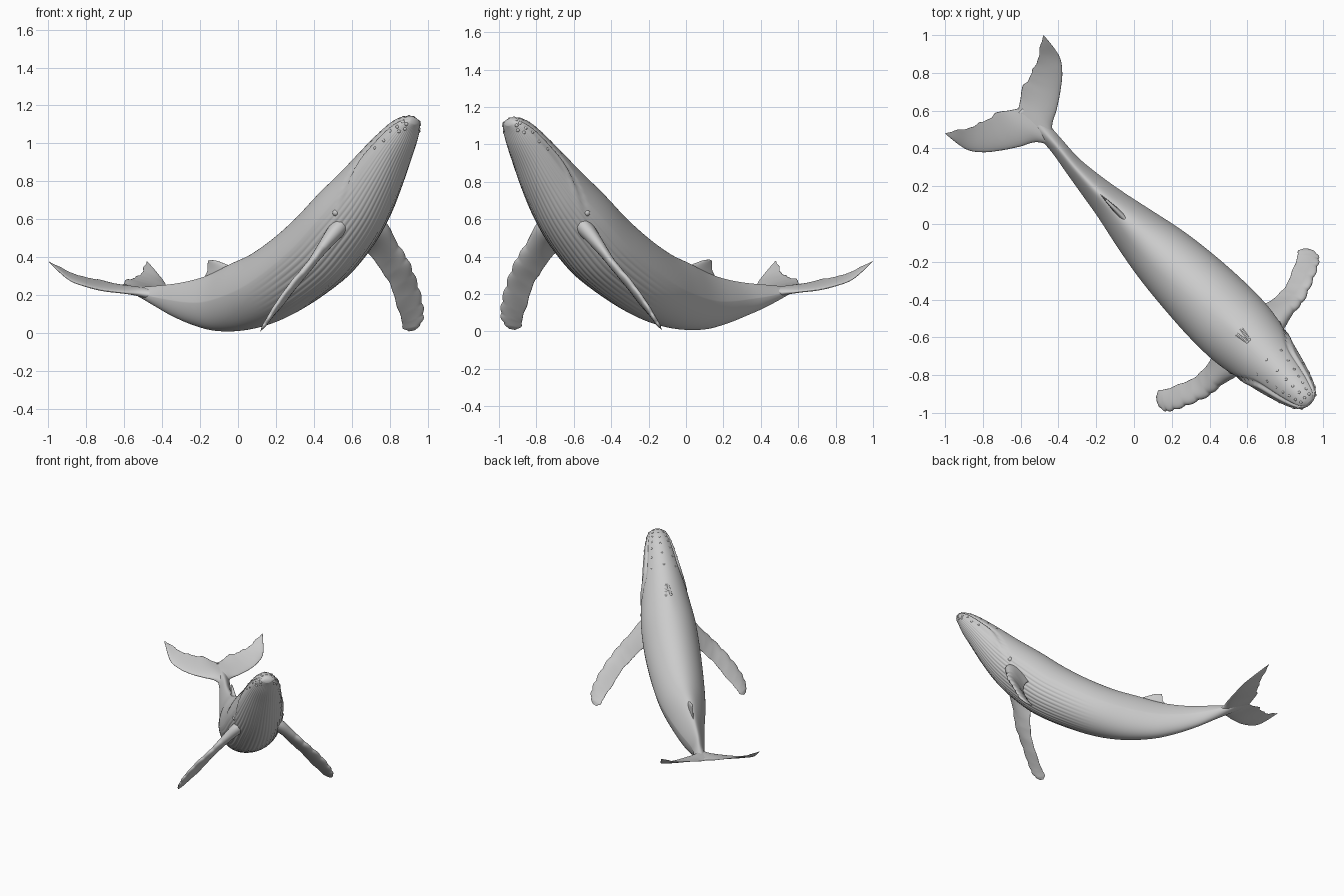
import bpy, bmesh, math
from mathutils import Vector, Matrix

if "Cube" in bpy.data.objects:
    bpy.data.objects.remove(bpy.data.objects["Cube"])

R2 = math.sqrt(2)


def world(t, v, z):
    # t runs along the diagonal body axis, v is sideways
    return Vector((t + v / R2, -t + v / R2, z))


def spline(pts, s):
    # Catmull-Rom through a list of equal-length tuples, s in point units
    i = min(int(s), len(pts) - 2)
    f = s - i
    p0, p1, p2, p3 = (pts[min(max(k, 0), len(pts) - 1)] for k in (i - 1, i, i + 1, i + 2))
    return [0.5 * (2 * b + (c - a) * f + (2 * a - 5 * b + 4 * c - d) * f * f
            + (3 * b - a - 3 * c + d) * f ** 3) for a, b, c, d in zip(p0, p1, p2, p3)]


def smooth(a, b, x):
    x = min(max((x - a) / (b - a), 0), 1)
    return x * x * (3 - 2 * x)


def finish(name, bm):
    bmesh.ops.recalc_face_normals(bm, faces=bm.faces)
    for f in bm.faces:
        f.smooth = True
    me = bpy.data.meshes.new(name)
    bm.to_mesh(me)
    bm.free()
    ob = bpy.data.objects.new(name, me)
    bpy.context.collection.objects.link(ob)
    return ob


def loft(name, rings):
    bm = bmesh.new()
    vs = [[bm.verts.new(p) for p in r] for r in rings]
    n = len(vs[0])
    for a, b in zip(vs, vs[1:]):
        for j in range(n):
            bm.faces.new((a[j], a[(j + 1) % n], b[(j + 1) % n], b[j]))
    bm.faces.new(vs[0])
    bm.faces.new(vs[-1])
    return finish(name, bm)


# Body sections: back point (t, z), belly point (t, z), half width, side shift
SEC = [
    (-.60, .255, -.60, .245, .05, 0), (-.52, .243, -.52, .19, .045, .01),
    (-.42, .25, -.42, .13, .042, .005), (-.31, .262, -.33, .085, .05, -.01),
    (-.21, .283, -.22, .04, .07, -.015), (-.12, .315, -.10, .01, .095, -.015),
    (-.02, .365, .05, .015, .133, -.015), (.10, .42, .2, .06, .17, -.012),
    (.23, .508, .36, .15, .194, -.01), (.36, .622, .53, .28, .207, -.01),
    (.48, .75, .65, .425, .204, -.01), (.6, .872, .74, .57, .18, -.01),
    (.71, .993, .812, .73, .151, -.012), (.80, 1.085, .87, .88, .122, -.012),
    (.86, 1.132, .912, .99, .096, -.012), (.91, 1.146, .935, 1.07, .066, -.012),
    (.936, 1.136, .944, 1.10, .03, -.012)]


def bump(x, w):
    return math.exp(-(x / w) ** 2)


def skin(s, a):
    # point on the body: s = section number, a = angle (90 degrees is the back)
    tt, zt, tb, zb, w, off = spline(SEC, s)
    sn, cs = math.sin(a), math.cos(a)
    up = max(sn, 0)
    # back narrows to a ridge on the tail, rostrum narrows on the head
    w *= 1 - up * (.12 + .25 * (1 - smooth(4, 8, s)) + .06 * smooth(10.5, 13, s))
    k = 1.0
    # throat pleats
    pleat = smooth(7, 9, s) * (1 - smooth(14.5, 16, s)) * smooth(0.05, .3, -sn)
    k -= .018 * pleat * (.5 + .5 * math.cos(44 * a)) ** 2
    # mouth line with raised lower lip
    side = math.asin(max(-1, min(1, sn)))
    a0 = math.radians(-22 + 47 * smooth(10.3, 12.3, s))
    m = smooth(10.3, 11.5, s) * (1 - smooth(15.2, 16, s))
    k += m * (-.055 * bump(side - a0 - .05, .07) + .035 * bump(side - a0 + .1, .1))
    # brow and blowhole swelling
    k += .02 * bump(s - 10.6, .5) * bump(side - 1.57, .25)
    return world((tt + tb) / 2 + (tt - tb) / 2 * sn * k, off + w * cs * k,
                 (zt + zb) / 2 + (zt - zb) / 2 * sn * k)


N, STEP = 264, 5
loft("body", [[skin(i / STEP, 2 * math.pi * j / N) for j in range(N)]
              for i in range((len(SEC) - 1) * STEP + 1)])


def blade(name, lead, trail, thick, side=1, knobs=0.0, count=0, ragged=0.0, off=0, root=0.0, n=48, m=28):
    # thin lens-section fin between a leading and a trailing edge curve
    rings, last = [], len(lead) - 1

    def edges(f):
        return [world(t, off + side * v, z) for t, v, z in
                (spline(lead, f * last), spline(trail, f * last))]
    for i in range(n + 1):
        f = i / n
        l, r = edges(f)
        l0, r0 = edges(max(f - .02, 0))
        l1, r1 = edges(min(f + .02, 1))
        chord = r - l
        nor = chord.cross(l1 + r1 - l0 - r0)
        if nor.length > 1e-9:
            nor.normalize()
        cd = chord.normalized()
        fade = smooth(.2, .4, f) * (1 - smooth(.93, 1, f))
        l = l - cd * knobs * fade * abs(math.sin(count * math.pi * f))
        r = r + cd * ragged * fade * (math.sin(23 * f) + .6 * math.sin(51 * f + 1))
        th = thick * (1 - .75 * f) * (1 - smooth(.9, 1.03, f)) + root * (1 - smooth(0, .4, f))
        ring = []
        for j in range(m):
            b = 2 * math.pi * j / m
            c = (1 - math.cos(b)) / 2
            ring.append(l.lerp(r, c) + nor * (th * math.sin(b) * (1.25 - c)))
        rings.append(ring)
    return loft(name, rings)


# Flippers and tail flukes, one per side
FLIP_L = [(.665, .08, .63), (.672, .175, .565), (.655, .27, .47), (.647, .36, .375),
          (.62, .46, .265), (.593, .54, .15), (.57, .575, .07), (.535, .575, .015)]
FLIP_T = [(.51, .09, .47), (.553, .185, .425), (.568, .255, .35), (.567, .325, .275),
          (.552, .40, .18), (.527, .475, .085), (.508, .52, .03), (.515, .555, .008)]
FLUKE_L = [(-.40, .0, .185), (-.472, .055, .205), (-.508, .14, .212), (-.548, .225, .222),
           (-.592, .30, .245), (-.645, .35, .28), (-.735, .369, .372)]
FLUKE_T = [(-.61, -.004, .252), (-.63, .04, .26), (-.655, .09, .278), (-.665, .155, .288),
           (-.68, .22, .302), (-.705, .29, .332), (-.74, .366, .377)]
for label, sd in (("left", 1), ("right", -1)):
    blade(label + "_flipper", FLIP_L, FLIP_T, .036, sd, .010, 10, .003, -.008, .022, 90)
    blade(label + "_fluke", FLUKE_L, FLUKE_T, .018, sd, 0, 0, .004, 0, .012, 60)

# Dorsal fin: front edge and hooked rear edge rising from the back
blade("dorsal_fin",
      [(.03, -.015, .33), (-.02, -.015, .35), (-.06, -.015, .365), (-.10, -.015, .38), (-.135, -.015, .385)],
      [(-.20, -.015, .25), (-.17, -.015, .29), (-.152, -.015, .325), (-.15, -.015, .355), (-.148, -.015, .38)],
      .022, n=20)


def knob(bm, s, a, r, sink=.6):
    # small sphere partly sunk into the skin
    p = skin(s, a)
    inward = (skin(s, a + math.pi) - p).normalized()
    bmesh.ops.create_uvsphere(bm, u_segments=12, v_segments=8, radius=r,
                              matrix=Matrix.Translation(p + inward * r * sink))


# Tubercles along the rostrum, upper jaw edge and chin
bm = bmesh.new()
for i in range(6):
    knob(bm, 12 + .6 * i, math.pi / 2, .009)
for sd in (1, -1):
    for i in range(7):
        knob(bm, 12 + .5 * i, math.pi / 2 + sd * (.75 - .02 * i), .009)
    for i in range(5):
        knob(bm, 12.8 + .55 * i, math.pi / 2 + sd * (1.45 + .12 * (i % 2)), .010)
    for i in range(3):
        knob(bm, 14.4 + .4 * i, math.pi / 2 + sd * (1.95 + .3 * (i % 2)), .010)
finish("head_tubercles", bm)

# Blowhole ridges and eyes
bm = bmesh.new()
for sd in (1, -1):
    for i in range(9):
        knob(bm, 10.7 + .05 * i, math.pi / 2 + sd * (.11 - .008 * i), .012, .65)
finish("blowhole", bm)
bm = bmesh.new()
for sd in (1, -1):
    knob(bm, 10.6, math.pi / 2 + sd * 1.8, .018, .6)
finish("eyes", bm)
